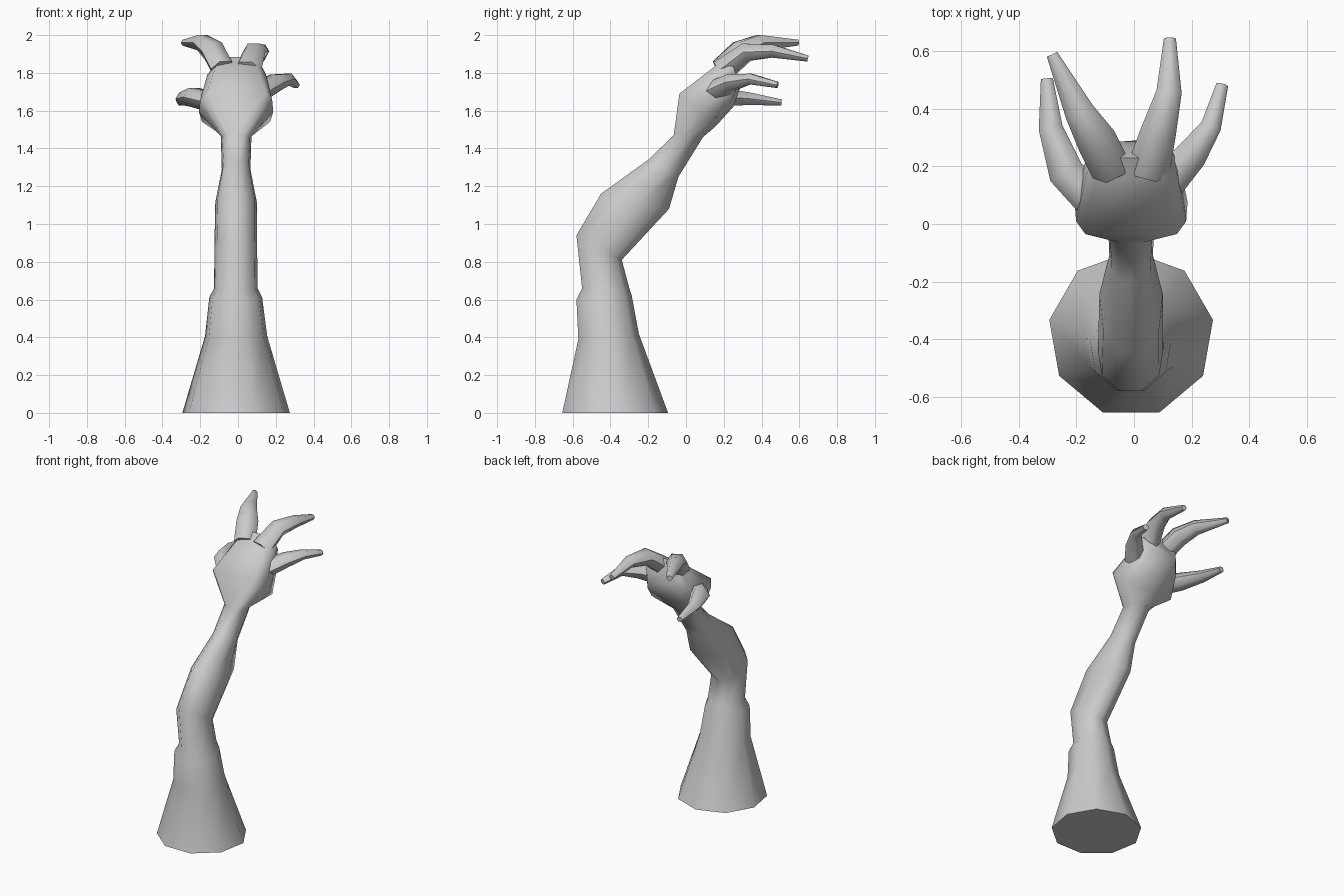
import bpy, bmesh, math
from mathutils import Vector

if "Cube" in bpy.data.objects:
    bpy.data.objects.remove(bpy.data.objects["Cube"])

skin = bpy.data.materials.new("plain_grey")
skin.diffuse_color = (0.6, 0.6, 0.6, 1)
skin.use_nodes = True
skin.node_tree.nodes["Principled BSDF"].inputs["Base Color"].default_value = skin.diffuse_color


def loft(name, rings):
    """Skin a list of closed rings and cap both ends."""
    bm = bmesh.new()
    rows = [[bm.verts.new(p) for p in ring] for ring in rings]
    n = len(rows[0])
    for a, b in zip(rows, rows[1:]):
        for i in range(n):
            j = (i + 1) % n
            bm.faces.new((a[i], a[j], b[j], b[i]))
    bm.faces.new(rows[0][::-1])
    bm.faces.new(rows[-1])
    bmesh.ops.recalc_face_normals(bm, faces=bm.faces)
    mesh = bpy.data.meshes.new(name)
    bm.to_mesh(mesh)
    bm.free()
    ob = bpy.data.objects.new(name, mesh)
    bpy.context.collection.objects.link(ob)
    mesh.materials.append(skin)
    bpy.ops.object.select_all(action='DESELECT')
    ob.select_set(True)
    bpy.context.view_layer.objects.active = ob
    bpy.ops.object.shade_smooth_by_angle(angle=math.radians(62))
    return ob


def limb_ring(back, front, cx, half_w, power=1.0):
    """Nine-sided ring between a back and a front point; low power = boxier."""
    c20, ring = math.cos(math.radians(20)), []
    for k in range(9):
        a = math.radians(90 + 40 * k)
        t = (c20 + math.sin(a)) / (1 + c20)
        c = math.cos(a) if k else 0.0
        x = cx + half_w * math.copysign(abs(c) ** power, c)
        ring.append((x, back[0] + (front[0] - back[0]) * t,
                     back[1] + (front[1] - back[1]) * t))
    return ring


def finger(name, path, radii):
    """Tapered six-sided finger bent along a path."""
    pts = [Vector(p) for p in path]
    rings = []
    for i, (p, r) in enumerate(zip(pts, radii)):
        d = (pts[min(i + 1, len(pts) - 1)] - pts[max(i - 1, 0)]).normalized()
        side = d.cross(Vector((0, 0, 1))).normalized()
        up = side.cross(d)
        rings.append([p + r * (side * math.cos(k * math.pi / 3)
                               + up * 0.9 * math.sin(k * math.pi / 3))
                      for k in range(6)])
    loft(name, rings)


# Sleeve, forearm and palm in one skin: back (y, z), front (y, z), centre x, half width, power
loft("arm_and_palm", [limb_ring(*s) for s in (
    ((-0.655, 0.0), (-0.095, 0.0), -0.01, 0.289),
    ((-0.57, 0.39), (-0.25, 0.42), -0.01, 0.167),
    ((-0.58, 0.60), (-0.287, 0.62), -0.012, 0.142),
    ((-0.55, 0.66), (-0.30, 0.66), -0.011, 0.117),
    ((-0.58, 0.94), (-0.34, 0.81), -0.012, 0.115),
    ((-0.45, 1.16), (-0.09, 1.08), -0.01, 0.112),
    ((-0.20, 1.34), (-0.04, 1.25), -0.01, 0.077),
    ((-0.065, 1.47), (0.09, 1.46), -0.01, 0.082, 0.7),
    ((-0.035, 1.69), (0.16, 1.52), -0.01, 0.197, 0.2),
    ((0.16, 1.84), (0.25, 1.62), -0.007, 0.165, 0.4),
    ((0.23, 1.885), (0.29, 1.73), 0.0, 0.125, 0.4),
)])

# Fingers, spread like a claw
finger("left_upper_finger",
       [(-0.08, 0.19, 1.82), (-0.13, 0.29, 1.915), (-0.19, 0.39, 1.96), (-0.285, 0.59, 1.96)],
       (0.07, 0.07, 0.052, 0.02))
finger("right_upper_finger",
       [(0.05, 0.19, 1.81), (0.085, 0.32, 1.91), (0.122, 0.46, 1.915), (0.125, 0.645, 1.876)],
       (0.075, 0.062, 0.044, 0.021))
finger("right_lower_finger",
       [(0.11, 0.14, 1.70), (0.2, 0.24, 1.75), (0.268, 0.34, 1.768), (0.307, 0.485, 1.736)],
       (0.065, 0.055, 0.036, 0.021))
finger("left_lower_finger",
       [(-0.15, 0.09, 1.65), (-0.237, 0.18, 1.672), (-0.29, 0.335, 1.663), (-0.303, 0.505, 1.643)],
       (0.065, 0.062, 0.042, 0.021))
